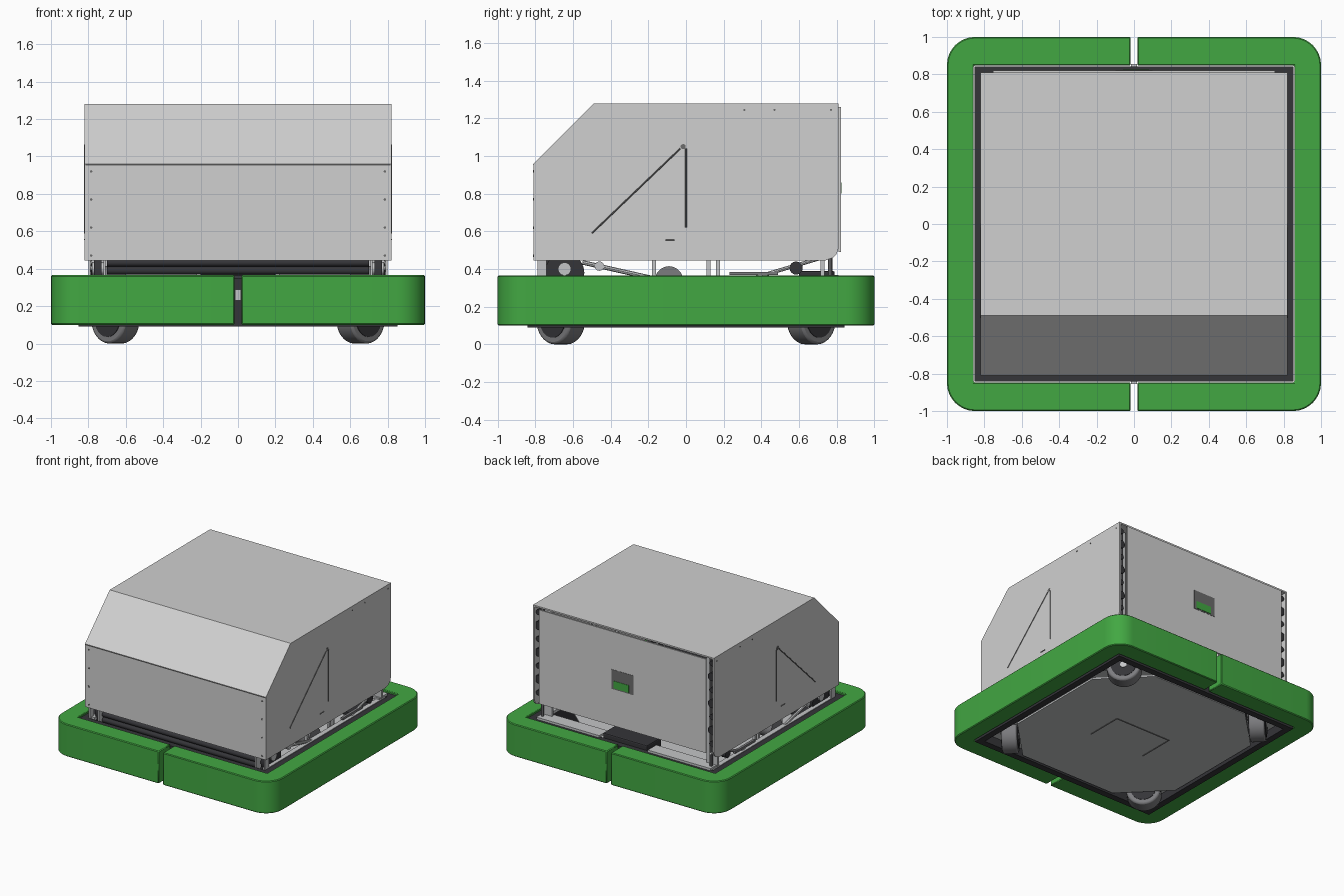
import bpy, bmesh, math
from mathutils import Vector

if "Cube" in bpy.data.objects:
    bpy.data.objects.remove(bpy.data.objects["Cube"], do_unlink=True)


def material(name, r, g, b):
    m = bpy.data.materials.new(name)
    m.use_nodes = True
    m.diffuse_color = (r, g, b, 1)
    m.node_tree.nodes["Principled BSDF"].inputs["Base Color"].default_value = (r, g, b, 1)
    return m


GREEN = material("bumper green", 0.055, 0.39, 0.055)
SHELL = material("panel grey", 0.63, 0.63, 0.63)
SILVER = material("bare metal", 0.55, 0.56, 0.57)
DARK = material("frame black", 0.035, 0.035, 0.04)
TYRE = material("tread grey", 0.2, 0.2, 0.21)
LINE = material("seam grey", 0.15, 0.15, 0.15)


def finish(name, bm, mat, smooth=False):
    bmesh.ops.recalc_face_normals(bm, faces=bm.faces)
    me = bpy.data.meshes.new(name)
    bm.to_mesh(me)
    bm.free()
    me.materials.append(mat)
    if smooth:
        me.shade_smooth()
        me.set_sharp_from_angle(angle=math.radians(35))
    ob = bpy.data.objects.new(name, me)
    bpy.context.scene.collection.objects.link(ob)
    return ob


def box(name, x, y, z, mat):
    """Box from (low, high) pairs."""
    return prism(name, [(x[0], y[0]), (x[1], y[0]), (x[1], y[1]), (x[0], y[1])], 'z', z[0], z[1], mat)


def prism(name, outline, axis, lo, hi, mat, smooth=False):
    """Extrude an outline: (x, y) along z, or (y, z) along x."""
    bm = bmesh.new()
    place = (lambda a, b, h: (a, b, h)) if axis == 'z' else (lambda a, b, h: (h, a, b))
    base = bm.faces.new([bm.verts.new(place(a, b, lo)) for a, b in outline])
    new = bmesh.ops.extrude_face_region(bm, geom=[base])["geom"]
    bmesh.ops.translate(bm, vec=place(0, 0, hi - lo),
                        verts=[v for v in new if isinstance(v, bmesh.types.BMVert)])
    return finish(name, bm, mat, smooth)


def rod(name, a, b, r, mat, sides=16):
    """Cylinder between two points."""
    a, b = Vector(a), Vector(b)
    bm = bmesh.new()
    bmesh.ops.create_cone(bm, cap_ends=True, segments=sides, radius1=r, radius2=r, depth=(b - a).length)
    bm.transform((b - a).to_track_quat('Z', 'Y').to_matrix().to_4x4())
    bmesh.ops.translate(bm, verts=bm.verts, vec=(a + b) / 2)
    return finish(name, bm, mat, True)


def bevel(ob, width, segments=2):
    mod = ob.modifiers.new("edge", 'BEVEL')
    mod.width, mod.segments, mod.limit_method = width, segments, 'ANGLE'
    mod.angle_limit = math.radians(40)


SIDES = ((1, "left"), (-1, "right"))

# Bumper: two C-shaped halves with rounded outer corners
R = 0.15
arc = [(1 - R + R * math.cos(t * math.pi / 16), 1 - R + R * math.sin(t * math.pi / 16)) for t in range(9)]
half = [(0.018, -1)] + [(x, -y) for x, y in reversed(arc)] + arc
half += [(0.018, 1), (0.018, 0.847), (0.857, 0.847), (0.857, -0.847), (0.018, -0.847)]
for s, side in SIDES:
    ob = prism(side + "_bumper", [(s * x, y) for x, y in half], 'z', 0.1, 0.365, GREEN, True)
    bevel(ob, 0.006, 1)

# Chassis rails just inside the bumper
for s, side in SIDES:
    box(side + "_rail", sorted((s * 0.80, s * 0.853)), (-0.843, 0.843), (0.09, 0.35), DARK)
    box(side + "_rail_cap", sorted((s * 0.76, s * 0.80)), (-0.77, 0.77), (0.33, 0.355), SILVER)
    end = "back" if s > 0 else "front"
    box(end + "_rail", (-0.80, 0.80), sorted((s * 0.79, s * 0.843)), (0.09, 0.35), DARK)
    box(end + "_bumper_bracket", (-0.017, 0.017), sorted((s * 0.843, s * 0.855)), (0.23, 0.29), SILVER)

# Belly plate with clipped corners
c, e = 0.44, 0.775
belly = [(e, -c), (e, c), (c, e), (-c, e), (-e, c), (-e, -c), (-c, -e), (c, -e)]
prism("belly_plate", belly, 'z', 0.095, 0.11, SILVER)
prism("upper_deck", [(x * 0.98, y * 0.85) for x, y in belly], 'z', 0.24, 0.25, SILVER)
box("hatch_seam", (-0.25, 0.25), (0.1, 0.108), (0.091, 0.095), LINE)
for s, side in SIDES:
    box(side + "_hatch_seam", sorted((s * 0.25, s * 0.258)), (-0.2, 0.108), (0.091, 0.095), LINE)

# Steered drive wheels, axles pointing outward from the centre
for sx, side in SIDES:
    for sy, end in ((-1, "front"), (1, "back")):
        tag = end + "_" + side
        hub = Vector((sx * 0.655, sy * 0.665, 0.13))
        out = Vector((sx, sy, 0)).normalized()
        bevel(rod(tag + "_wheel", hub - out * 0.06, hub + out * 0.06, 0.13, TYRE, 32), 0.012)
        rod(tag + "_hub", hub - out * 0.064, hub + out * 0.064, 0.095, DARK, 24)
        rod(tag + "_axle", hub - out * 0.068, hub + out * 0.068, 0.025, SILVER)
        rod(tag + "_turntable", hub + Vector((0, 0, 0.10)), hub + Vector((0, 0, 0.14)), 0.135, DARK, 24)
        corner = [(sx * x, sy * y) for x, y in ((0.8, 0.42), (0.8, 0.79), (0.42, 0.79))]
        prism(tag + "_gusset", corner, 'z', 0.16, 0.175, SILVER)

# Body shell: side sheets, front, slope and roof
profile = [(-0.81, 0.445), (-0.81, 0.96), (-0.49, 1.28), (0.81, 1.28), (0.81, 0.51),
           (0.80, 0.48), (0.78, 0.46), (0.74, 0.445)]
for s, side in SIDES:
    prism(side + "_side_panel", profile, 'x', s * 0.808, s * 0.82, SHELL)
inner = [(0.81, 1.268), (-0.485, 1.268), (-0.798, 0.955), (-0.798, 0.445)]
prism("front_and_roof_panel", profile[:4] + inner, 'x', -0.809, 0.809, SHELL)
box("front_seam", (-0.815, 0.815), (-0.813, -0.809), (0.952, 0.959), LINE)

# Back panel with a small plain access port
box("back_panel", (-0.755, 0.755), (0.81, 0.822), (0.49, 1.26), SHELL)
box("access_port", (-0.1, 0.1), (0.821, 0.824), (0.79, 0.95), LINE)
box("port_cover", (-0.06, 0.08), (0.823, 0.827), (0.80, 0.86), GREEN)

# Fasteners and slots on the shell
for s, side in SIDES:
    for z in (0.47, 0.62, 0.77, 0.92):
        rod(side + "_front_fastener", (s * 0.785, -0.814, z), (s * 0.785, -0.808, z), 0.007, LINE, 8)
    for y in (0.31, 0.47, 0.77):
        rod(side + "_side_fastener", (s * 0.816, y, 1.245), (s * 0.822, y, 1.245), 0.006, LINE, 8)
    x = s * 0.82
    rod(side + "_sloped_slot", (x, -0.5, 0.59), (x, -0.03, 1.04), 0.004, LINE, 6)
    rod(side + "_upright_slot", (x, 0, 1.04), (x, 0, 0.62), 0.004, LINE, 6)
    rod(side + "_lower_slot", (x, -0.11, 0.556), (x, -0.06, 0.556), 0.004, LINE, 6)
    rod(side + "_slot_end", (s * 0.816, -0.015, 1.05), (s * 0.823, -0.015, 1.05), 0.014, LINE, 10)

# Front intake rollers and their end brackets
for z in (0.345, 0.39, 0.432):
    rod("intake_roller", (-0.70, -0.74, z), (0.70, -0.74, z), 0.021, DARK)
for s, side in SIDES:
    for x in (0.72, 0.80):
        box(side + "_intake_bracket", sorted((s * (x - 0.012), s * x)), (-0.79, -0.74), (0.25, 0.5), SILVER)
    rod(side + "_intake_wheel", (s * 0.73, -0.645, 0.38), (s * 0.77, -0.645, 0.38), 0.105, DARK, 24)
    rod(side + "_intake_hub", (s * 0.72, -0.645, 0.40), (s * 0.78, -0.645, 0.40), 0.035, SILVER)
    # Linkages seen in the gap beneath the shell
    x = s * 0.775
    rod(side + "_front_link", (x, -0.55, 0.435), (x, -0.15, 0.345), 0.012, SILVER, 8)
    rod(side + "_guide_pulley", (s * 0.76, -0.46, 0.415), (s * 0.79, -0.46, 0.415), 0.025, SILVER)
    rod(side + "_motor", (s * 0.6, -0.09, 0.34), (s * 0.76, -0.09, 0.34), 0.075, TYRE, 20)
    rod(side + "_rear_link", (x, 0.35, 0.35), (x, 0.79, 0.48), 0.01, SILVER, 8)
    rod(side + "_rear_pulley", (s * 0.75, 0.585, 0.405), (s * 0.79, 0.585, 0.405), 0.035, DARK)
    box(side + "_link_bar", sorted((s * 0.77, s * 0.79)), (0.23, 0.49), (0.368, 0.385), TYRE)
    for y in (-0.18, 0.11, 0.16):
        box(side + "_upright", sorted((s * 0.73, s * 0.75)), (y, y + 0.02), (0.25, 1.26), SILVER)
    # Rear corner tower with stacked rollers behind the open slot
    box(side + "_back_tower", sorted((s * 0.70, s * 0.80)), (0.715, 0.735), (0.25, 1.26), SILVER)
    for i in range(7):
        z = 0.56 + i * 0.11
        rod(side + "_tower_roller", (s * 0.785, 0.735, z), (s * 0.785, 0.79, z), 0.022 + 0.012 * (i % 2), DARK)
    rod(side + "_tower_rod", (s * 0.765, 0.765, 0.26), (s * 0.765, 0.765, 1.25), 0.012, TYRE, 8)
    box(side + "_back_ledge", sorted((s * 0.22, s * 0.79)), (0.70, 0.81), (0.35, 0.368), SILVER)
    box(side + "_front_ledge", sorted((s * 0.12, s * 0.70)), (-0.70, -0.60), (0.30, 0.31), SILVER)

# Rear control box and battery between the ledges
bevel(box("control_box", (-0.2, 0.2), (0.60, 0.79), (0.25, 0.39), DARK), 0.01)
box("control_box_strip", (-0.12, 0.04), (0.56, 0.60), (0.25, 0.36), GREEN)
box("battery", (-0.16, 0.16), (-0.2, 0.2), (0.25, 0.36), DARK)
